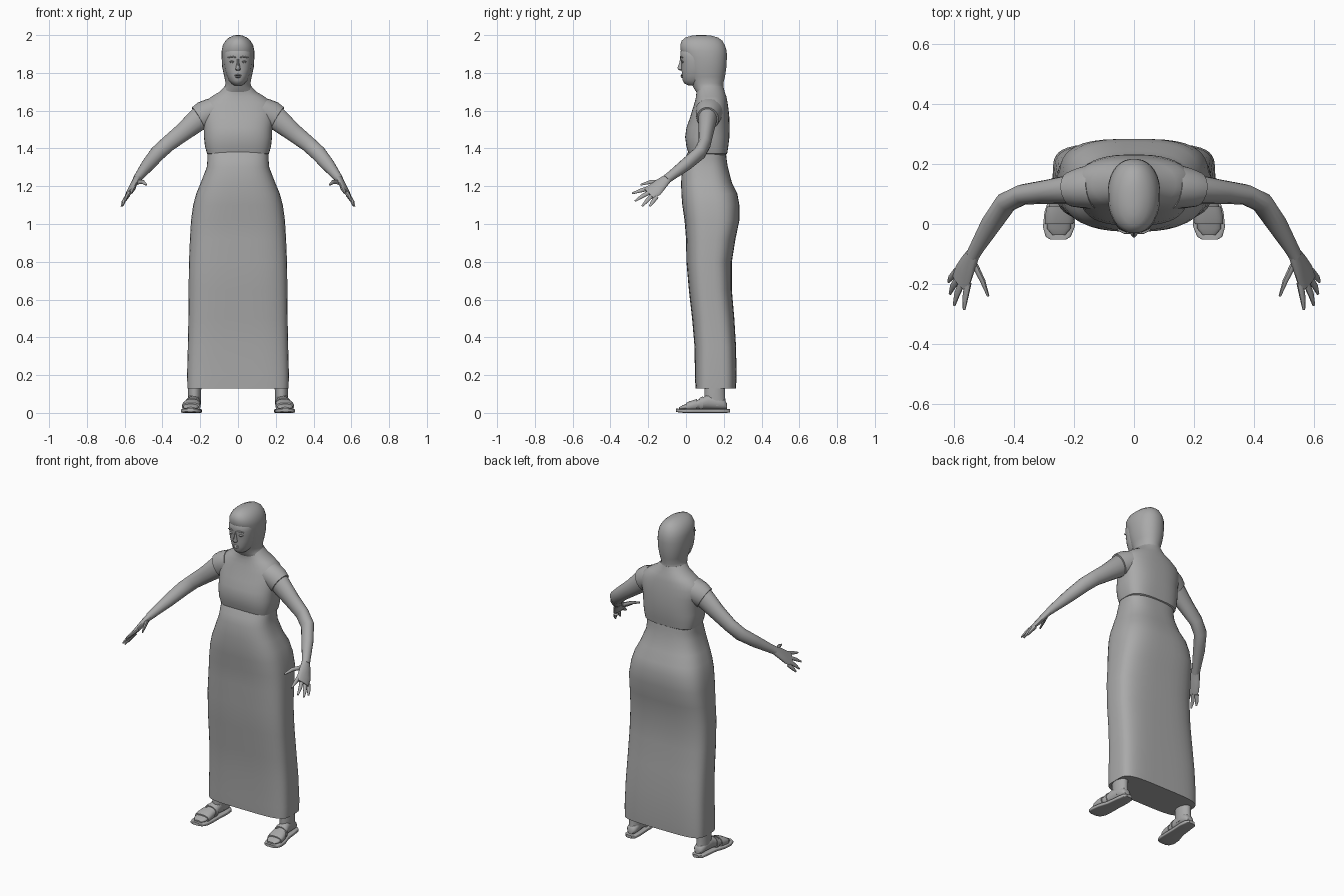
import bpy, bmesh, math
from mathutils import Vector

grey = bpy.data.materials.new("clay grey")
grey.diffuse_color = (0.4, 0.4, 0.4, 1)


def finish(name, rings, mirror=False, angle=45):
    """Skin a list of point rings into a closed smooth object."""
    bm = bmesh.new()
    vr = [[bm.verts.new(p) for p in r] for r in rings]
    n = len(vr[0])
    for a, b in zip(vr, vr[1:]):
        for i in range(n):
            j = (i + 1) % n
            bm.faces.new((a[i], a[j], b[j], b[i]))
    bm.faces.new(vr[0])
    bm.faces.new(vr[-1])
    bmesh.ops.recalc_face_normals(bm, faces=bm.faces)
    me = bpy.data.meshes.new(name)
    bm.to_mesh(me)
    bm.free()
    me.materials.append(grey)
    ob = bpy.data.objects.new(name, me)
    bpy.context.collection.objects.link(ob)
    if mirror:
        ob.modifiers.new("mirror", 'MIRROR').use_mirror_merge = False
    bpy.ops.object.select_all(action='DESELECT')
    ob.select_set(True)
    bpy.context.view_layer.objects.active = ob
    bpy.ops.object.shade_smooth_by_angle(angle=math.radians(angle))
    return ob


def loft(name, rows, axis='Z', n=32, mirror=False, angle=45):
    """Rows: (position, centre x, half width, low, high, squareness)."""
    rings = []
    for t, cx, h, lo, hi, e in rows:
        ring = []
        for k in range(n):
            a = 2 * math.pi * (k + 0.5) / n
            c, s = math.cos(a), math.sin(a)
            u = math.copysign(abs(c) ** (2 / e), c) * h + cx
            v = math.copysign(abs(s) ** (2 / e), s) * (hi - lo) / 2 + (hi + lo) / 2
            ring.append((u, v, t) if axis == 'Z' else (u, t, v))
        rings.append(ring)
    return finish(name, rings, mirror, angle)


def tube(name, path, n=14, side=(0, 1, 0), mirror=True):
    """Path: (x, y, z, radius along side, radius across it)."""
    pts = [Vector(p[:3]) for p in path]
    rings = []
    for i, p in enumerate(path):
        d = (pts[min(i + 1, len(pts) - 1)] - pts[max(i - 1, 0)]).normalized()
        u = Vector(side)
        u = (u - d * u.dot(d)).normalized()
        v = d.cross(u)
        rings.append([pts[i] + u * math.cos(2 * math.pi * k / n) * p[3]
                      + v * math.sin(2 * math.pi * k / n) * p[4] for k in range(n)])
    return finish(name, rings, mirror, 50)


# Long skirt with a flat hem
loft("skirt", [
    (0.13, 0, .268, .05, .265, 4.5), (0.20, 0, .270, .047, .268, 4.2),
    (0.35, 0, .266, .045, .265, 4), (0.50, 0, .263, .032, .256, 3.6),
    (0.65, 0, .262, .015, .243, 3.4), (0.80, 0, .260, .002, .243, 3.2),
    (0.92, 0, .255, .0, .262, 3.2), (1.02, 0, .249, -.008, .283, 3.2),
    (1.10, 0, .238, -.02, .283, 3), (1.16, 0, .222, -.025, .272, 2.9),
    (1.22, 0, .197, -.026, .243, 2.8), (1.30, 0, .166, -.022, .222, 2.8),
    (1.345, 0, .162, -.008, .215, 2.8), (1.40, 0, .162, .02, .21, 2.8)], n=40)

# Short top with a tucked hem, bust and shoulders
loft("top", [
    (1.365, 0, .150, .035, .208, 3.2), (1.372, 0, .164, .013, .218, 3.2),
    (1.41, 0, .175, .002, .224, 3), (1.46, 0, .181, -.005, .23, 2.8),
    (1.51, 0, .182, .002, .231, 2.7), (1.56, 0, .190, .02, .23, 2.6),
    (1.61, 0, .198, .035, .225, 2.4), (1.645, 0, .180, .046, .22, 2.3),
    (1.675, 0, .140, .053, .214, 2.2), (1.70, 0, .098, .055, .205, 2.1),
    (1.73, 0, .070, .05, .198, 2)], n=40)
tube("sleeve", [(.13, .125, 1.60, .075, .07), (.175, .12, 1.578, .068, .075),
                (.209, .115, 1.558, .058, .069)], n=20)

# Hood falling to the neck
loft("hood", [
    (1.69, 0, .100, .06, .207, 2), (1.72, 0, .073, .04, .198, 2),
    (1.745, 0, .066, .03, .198, 2.1), (1.78, 0, .073, .015, .207, 2.2),
    (1.83, 0, .084, .002, .214, 2.2), (1.88, 0, .087, -.010, .217, 2.2),
    (1.915, 0, .087, -.028, .216, 2.2), (1.945, 0, .081, -.031, .207, 2.2),
    (1.97, 0, .067, -.024, .193, 2.1), (1.987, 0, .048, -.004, .17, 2),
    (1.997, 0, .026, .03, .135, 2), (2.0, 0, .008, .06, .10, 2)])

# Face set into the hood opening
loft("face", [
    (1.733, 0, .020, .015, .07, 2), (1.743, 0, .034, -.008, .09, 2),
    (1.76, 0, .049, -.018, .12, 2.1), (1.785, 0, .060, -.021, .13, 2.2),
    (1.82, 0, .070, -.024, .13, 2.3), (1.86, 0, .075, -.025, .13, 2.3),
    (1.885, 0, .075, -.031, .13, 2.3), (1.91, 0, .072, -.030, .13, 2.3),
    (1.93, 0, .060, -.022, .12, 2.2)])
loft("nose", [
    (1.812, 0, .008, -.032, 0, 2), (1.818, 0, .015, -.042, 0, 2),
    (1.828, 0, .012, -.046, 0, 2), (1.85, 0, .007, -.037, 0, 2),
    (1.882, 0, .006, -.030, 0, 2)], n=12)
for lip, z, h in (("upper_lip", 1.788, .021), ("lower_lip", 1.779, .018)):
    loft(lip, [(z - .005, 0, h * .5, -.023, 0, 2), (z, 0, h, -.030, .01, 2),
               (z + .005, 0, h * .5, -.023, 0, 2)], n=16)
loft("eye", [(1.852, .032, .006, -.023, 0, 2), (1.859, .032, .014, -.027, 0, 2),
             (1.866, .032, .006, -.023, 0, 2)], n=12, mirror=True)
tube("brow", [(.012, -.030, 1.882, .003, .003), (.032, -.029, 1.887, .004, .004),
              (.054, -.018, 1.880, .003, .003)], n=8)

# Arm from shoulder to wrist
tube("arm", [
    (.15, .12, 1.59, .050, .062), (.205, .115, 1.558, .050, .063),
    (.29, .107, 1.487, .040, .050), (.37, .098, 1.425, .034, .043),
    (.425, .072, 1.375, .034, .042), (.475, .0, 1.315, .033, .036),
    (.52, -.075, 1.258, .026, .025), (.537, -.105, 1.236, .025, .021)])

# Hand: palm, four fingers and a thumb
across = (-.5, -.55, .6)
tube("palm", [(.533, -.098, 1.241, .025, .020), (.550, -.130, 1.214, .036, .017),
              (.567, -.165, 1.181, .045, .015), (.580, -.197, 1.160, .042, .010)],
     side=across)
fingers = {
    "index_finger": ((.552, -.195, 1.190), (.560, -.240, 1.177), (.565, -.285, 1.162)),
    "middle_finger": ((.570, -.190, 1.170), (.588, -.232, 1.147), (.598, -.270, 1.121)),
    "ring_finger": ((.582, -.178, 1.153), (.602, -.207, 1.123), (.612, -.232, 1.095)),
    "little_finger": ((.590, -.157, 1.143), (.608, -.178, 1.115), (.617, -.192, 1.094)),
    "thumb": ((.530, -.135, 1.222), (.503, -.190, 1.222), (.485, -.240, 1.208)),
}
for name, pts in fingers.items():
    tube(name, [(*p, r, r * .85) for p, r in zip(pts, (.013, .011, .005))],
         n=8, side=across)

# Foot and ankle
loft("foot", [
    (-.036, .250, .022, .018, .030, 2.5), (-.015, .250, .040, .018, .042, 2.5),
    (.03, .248, .043, .018, .055, 2.4), (.08, .240, .038, .018, .078, 2.2),
    (.12, .234, .035, .018, .100, 2.2), (.17, .230, .034, .018, .090, 2.2),
    (.205, .229, .030, .018, .070, 2.2), (.217, .229, .018, .022, .050, 2.2)],
     axis='Y', n=20, mirror=True)
loft("ankle", [
    (.04, .230, .033, .10, .214, 2), (.08, .230, .035, .096, .208, 2),
    (.13, .230, .036, .098, .208, 2), (.20, .228, .040, .095, .212, 2)],
     n=20, mirror=True)

# Sandal sole and straps
loft("sandal_sole", [
    (-.052, .252, .026, .006, .022, 5), (-.042, .252, .042, .003, .022, 5),
    (-.01, .250, .053, 0, .021, 6), (.04, .246, .052, 0, .020, 6),
    (.10, .236, .042, 0, .020, 6), (.17, .230, .040, 0, .020, 6),
    (.215, .229, .035, 0, .020, 6), (.232, .229, .018, .002, .020, 5)],
     axis='Y', n=24, mirror=True)
loft("sandal_strap", [
    (.0, .249, .047, .010, .053, 2.6), (.02, .248, .049, .010, .062, 2.5),
    (.045, .246, .047, .010, .070, 2.4), (.058, .244, .045, .010, .074, 2.4)],
     axis='Y', n=20, mirror=True)
loft("rear_strap", [
    (.072, .241, .042, .010, .080, 2.3), (.09, .238, .041, .010, .088, 2.3)],
     axis='Y', n=20, mirror=True)
